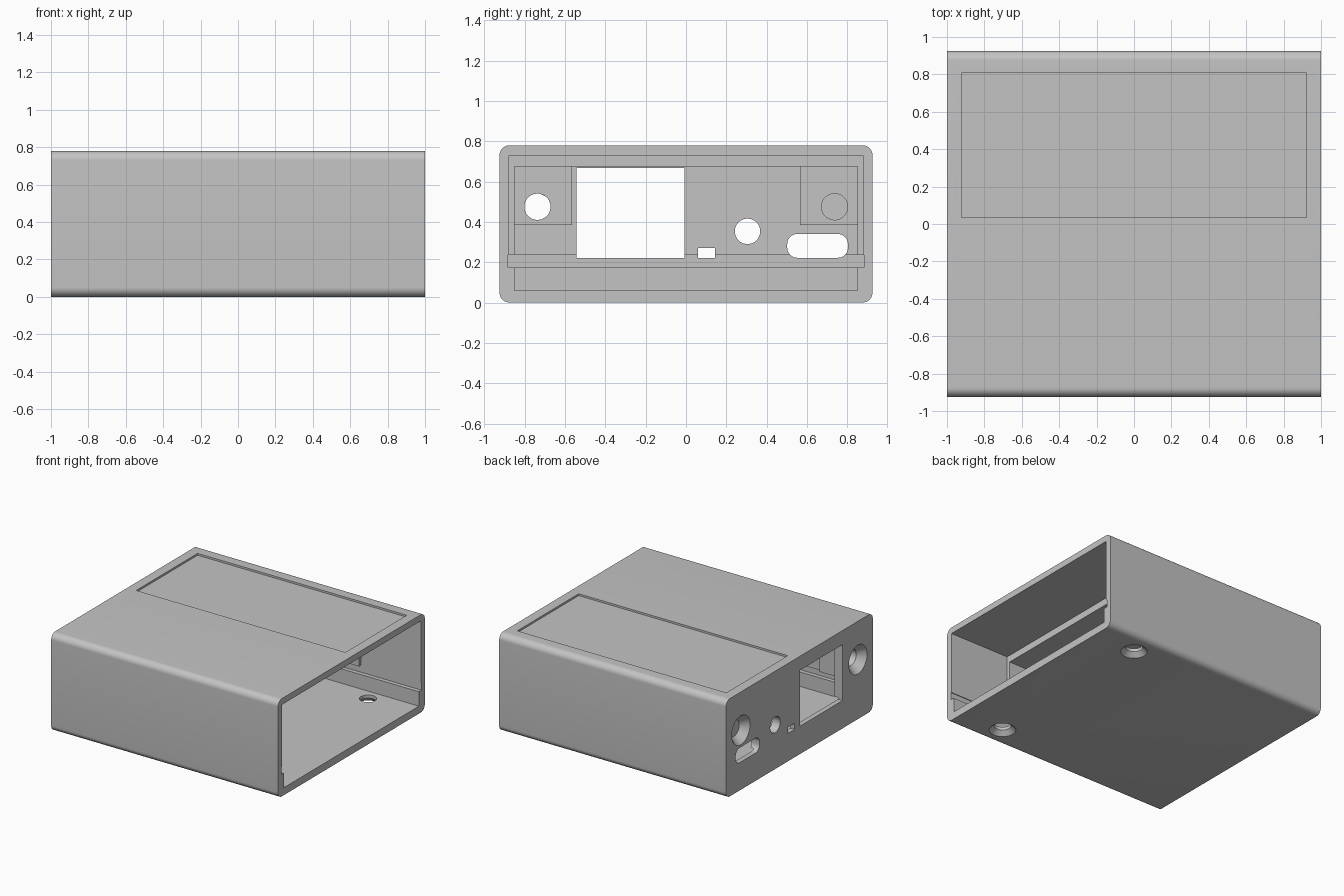
import bpy, bmesh, math
from mathutils import Matrix, Vector

default = bpy.data.objects.get("Cube")
if default:
    bpy.data.objects.remove(default, do_unlink=True)

grey = bpy.data.materials.new("case grey")
grey.use_nodes = True
colour = (0.55, 0.55, 0.55, 1)
grey.diffuse_color = colour
grey.node_tree.nodes["Principled BSDF"].inputs["Base Color"].default_value = colour

HALF_Y, TOP = 0.925, 0.78      # outer half depth and height
NARROW, WIDE = 0.85, 0.877     # inner half depths
FLOOR, STEP_X = 0.06, 0.47     # floor level, start of the wide mouth
INNER_X = -0.93                # inside of the port wall


def make_object(name, bm):
    bmesh.ops.recalc_face_normals(bm, faces=bm.faces)
    mesh = bpy.data.meshes.new(name)
    bm.to_mesh(mesh)
    bm.free()
    mesh.materials.append(grey)
    obj = bpy.data.objects.new(name, mesh)
    bpy.context.collection.objects.link(obj)
    return obj


def box(name, x, y, z):
    bm = bmesh.new()
    spans = (x, y, z)
    size = [b - a for a, b in spans]
    centre = Vector([(a + b) / 2 for a, b in spans])
    bmesh.ops.create_cube(bm, size=1, matrix=Matrix.Translation(centre) @ Matrix.Diagonal((*size, 1)))
    return make_object(name, bm)


def rounded_bar(name, x, y, z, radius, steps=10):
    """Rounded rectangle in y and z, extruded along x."""
    bm = bmesh.new()
    ring = []
    corners = ((y[1], z[1], -1, -1), (y[0], z[1], 1, -1), (y[0], z[0], 1, 1), (y[1], z[0], -1, 1))
    for i, (cy, cz, sy, sz) in enumerate(corners):
        for k in range(steps + 1):
            a = math.pi / 2 * (i + k / steps)
            ring.append(bm.verts.new((x[0], cy + radius * (sy + math.cos(a)), cz + radius * (sz + math.sin(a)))))
    face = bm.faces.new(ring)
    extruded = bmesh.ops.extrude_face_region(bm, geom=[face])["geom"]
    bmesh.ops.translate(bm, vec=(x[1] - x[0], 0, 0), verts=[v for v in extruded if isinstance(v, bmesh.types.BMVert)])
    return make_object(name, bm)


def cone(name, centre, axis, r_start, r_end, length):
    """Round cutter starting at centre and running along axis."""
    bm = bmesh.new()
    direction = Vector(axis)
    turn = direction.to_track_quat("Z", "Y").to_matrix().to_4x4()
    place = Matrix.Translation(Vector(centre) + direction * length / 2) @ turn
    bmesh.ops.create_cone(bm, cap_ends=True, segments=48, radius1=r_start, radius2=r_end, depth=length, matrix=place)
    return make_object(name, bm)


def combine(target, tool, operation="DIFFERENCE"):
    """Apply one boolean and drop the helper."""
    tool.hide_render = True
    mod = target.modifiers.new("join", "BOOLEAN")
    mod.operation, mod.solver, mod.object = operation, "EXACT", tool
    graph = bpy.context.evaluated_depsgraph_get()
    graph.update()
    result = bpy.data.meshes.new_from_object(target.evaluated_get(graph))
    target.modifiers.clear()
    target.data = result
    bpy.data.objects.remove(tool, do_unlink=True)


def screw_hole(target, centre, axis, r_head, r_shaft, sink):
    start = Vector(centre) - Vector(axis) * 0.01
    combine(target, cone("shaft_cutter", start, axis, r_shaft, r_shaft, 0.3))
    slope = (r_head - r_shaft) / sink
    combine(target, cone("sink_cutter", start, axis, r_head + slope * 0.01, r_shaft, sink + 0.01))


# Outer sleeve, closed at one end
case = rounded_bar("enclosure", (-1, 1), (-HALF_Y, HALF_Y), (0, TOP), 0.05)

# Cavity: narrow chamber, wider mouth, and the board groove
combine(case, box("chamber", (INNER_X, 1.1), (-NARROW, NARROW), (FLOOR, 0.675)))
combine(case, box("mouth", (STEP_X, 1.1), (-WIDE, WIDE), (0.2, 0.73)))
combine(case, box("board_groove", (INNER_X - 0.03, 1.1), (-0.883, 0.883), (0.175, 0.235)))

# Screw bosses in the upper corners behind the port wall
for side in (-1, 1):
    span = sorted((side * 0.565, side * 0.87))
    combine(case, box("boss", (-0.95, -0.78), span, (0.385, 0.69)), "UNION")

# Countersunk screw holes in the port wall and the floor
for side in (-1, 1):
    screw_hole(case, (-1, side * 0.737, 0.475), (1, 0, 0), 0.115, 0.065, 0.06)
    screw_hole(case, (0.625, side * 0.745, 0), (0, 0, 1), 0.097, 0.062, 0.035)

# Ports through the end wall
through = (-1.1, -0.85)
combine(case, box("window_port", through, (-0.543, -0.008), (0.222, 0.668)))
combine(case, box("small_port", through, (0.06, 0.143), (0.222, 0.271)))
combine(case, cone("round_port", (-1.1, 0.305, 0.353), (1, 0, 0), 0.063, 0.063, 0.25))
combine(case, rounded_bar("slot_port", through, (0.502, 0.803), (0.222, 0.34), 0.05))

# Shallow label recess on top
combine(case, box("label_recess", (-0.922, 0.922), (0.035, 0.808), (TOP - 0.015, TOP + 0.1)))

# Smooth curves, sharp edges
bpy.ops.object.select_all(action="DESELECT")
case.select_set(True)
bpy.context.view_layer.objects.active = case
bpy.ops.object.shade_smooth_by_angle(angle=math.radians(30))
